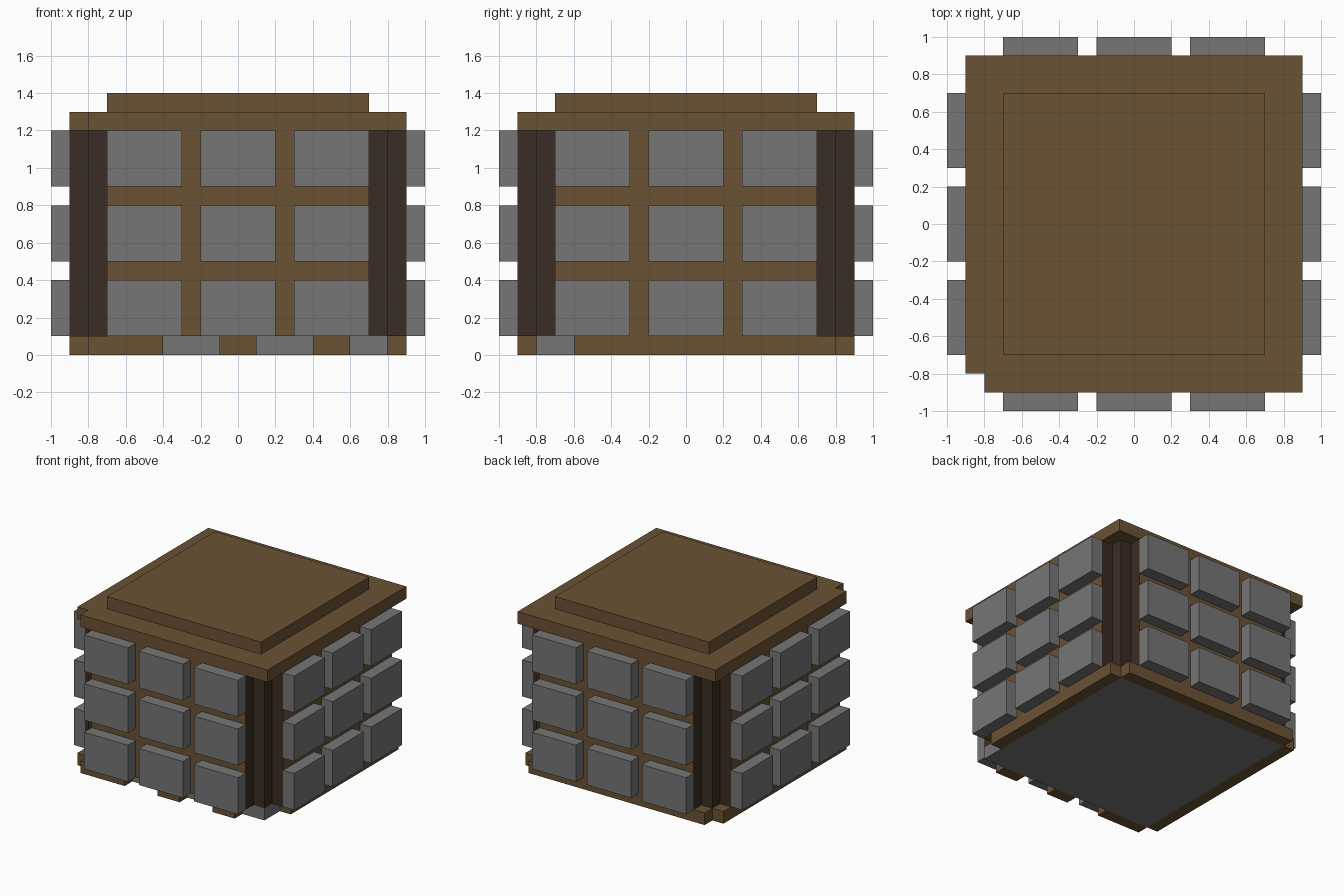
import bpy
import bmesh
from math import pi
from mathutils import Matrix

cube = bpy.data.objects.get("Cube")
if cube:
    bpy.data.objects.remove(cube, do_unlink=True)


def material(name, rgb):
    m = bpy.data.materials.new(name)
    m.use_nodes = True
    m.diffuse_color = (*rgb, 1)
    m.node_tree.nodes["Principled BSDF"].inputs["Base Color"].default_value = (*rgb, 1)
    return m


GREY = material("stone grey", (0.181, 0.181, 0.181))
BROWN = material("wood brown", (0.147, 0.084, 0.034))
DARK = material("dark wood", (0.044, 0.026, 0.018))


def prism(name, outline, z0, z1, mats, turn=0):
    """Extrude a flat outline from z0 to z1, then turn it about z by quarter turns."""
    bm = bmesh.new()
    base = bm.faces.new([bm.verts.new((x, y, z0)) for x, y in outline])
    top = bmesh.ops.extrude_face_region(bm, geom=[base])["geom"]
    verts = [v for v in top if isinstance(v, bmesh.types.BMVert)]
    bmesh.ops.translate(bm, verts=verts, vec=(0, 0, z1 - z0))
    bmesh.ops.recalc_face_normals(bm, faces=bm.faces)
    # A second material goes on the end faces
    if len(mats) > 1:
        for f in bm.faces:
            f.material_index = int(abs(f.normal.x) > 0.5)
    bm.transform(Matrix.Rotation(turn * pi / 2, 4, "Z"))
    mesh = bpy.data.meshes.new(name)
    bm.to_mesh(mesh)
    bm.free()
    for m in mats:
        mesh.materials.append(m)
    obj = bpy.data.objects.new(name, mesh)
    bpy.context.collection.objects.link(obj)
    return obj


def box(name, x0, x1, y0, y1, z0, z1, mats, turn=0):
    return prism(name, [(x0, y0), (x1, y0), (x1, y1), (x0, y1)], z0, z1, mats, turn)


# Stone floor and dark core whose corners show as posts
box("stone_floor", -0.8, 0.8, -0.8, 0.8, 0, 0.1, [GREY])
box("corner_post_core", -0.8, 0.8, -0.8, 0.8, 0.1, 1.2, [DARK])

# Four walls, each with a grid of bricks and a base rim broken into pieces
sides = ["front", "left", "back", "right"]
rims = {
    "front": [(-0.8, -0.4), (-0.1, 0.1), (0.4, 0.6)],
    "left": [(-0.6, 0.8)],
}
for turn, side in enumerate(sides):
    box(side + "_wall", -0.7, 0.7, -0.9, -0.8, 0.1, 1.2, [BROWN, DARK], turn)
    for row in range(3):
        for col in range(3):
            x, z = -0.5 + 0.5 * col, 0.1 + 0.4 * row
            box(side + "_brick", x - 0.2, x + 0.2, -1, -0.9, z, z + 0.3, [GREY], turn)
    for x0, x1 in rims.get(side, [(-0.8, 0.8)]):
        box(side + "_base_rim", x0, x1, -0.9, -0.8, 0, 0.1, [BROWN], turn)

# Lid with one chipped corner, and the raised slab on it
prism("lid", [(-0.8, -0.9), (0.9, -0.9), (0.9, 0.9), (-0.9, 0.9),
              (-0.9, -0.8), (-0.8, -0.8)], 1.2, 1.3, [BROWN])
box("lid_slab", -0.7, 0.7, -0.7, 0.7, 1.3, 1.4, [BROWN])
